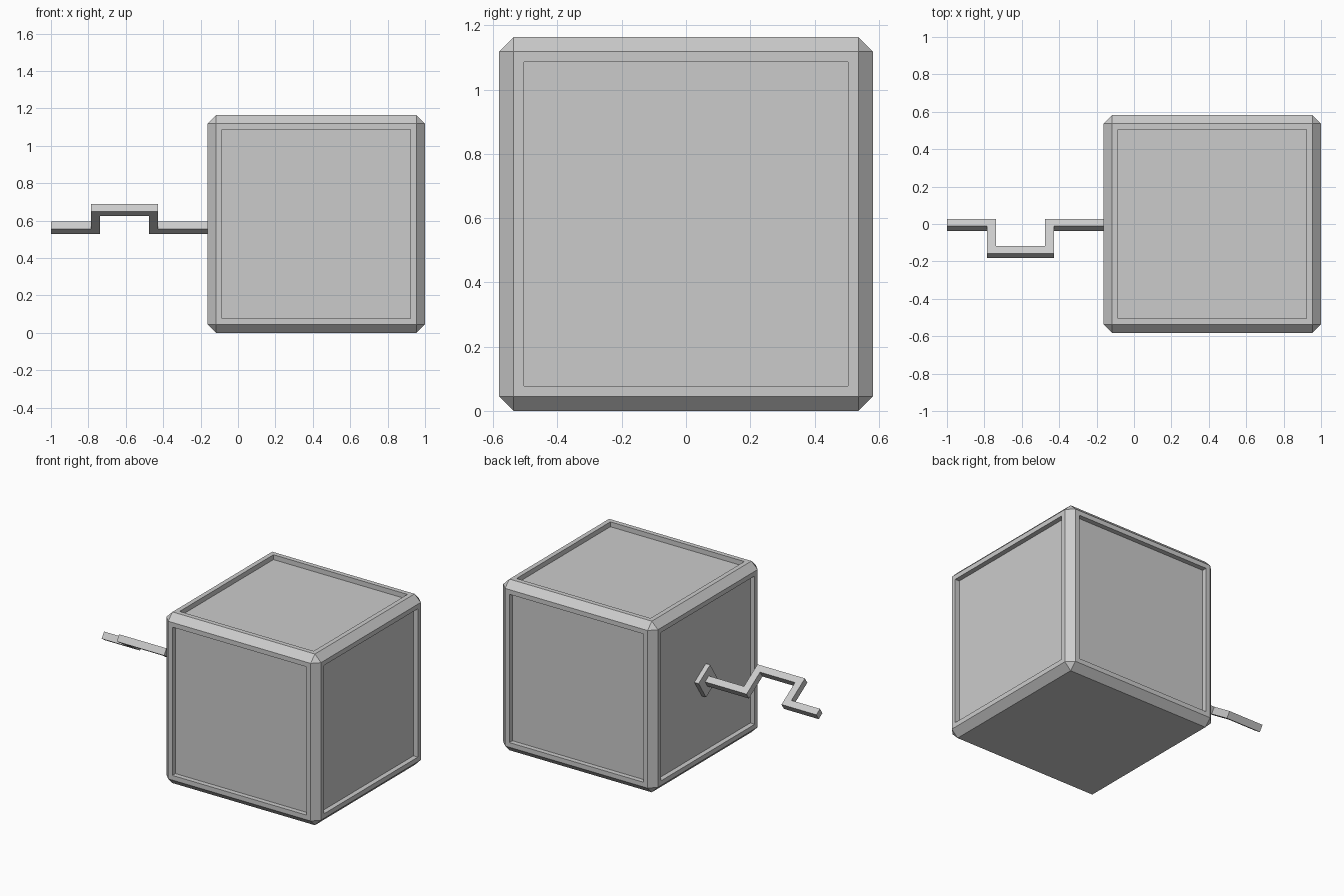
import bpy, bmesh, math
from mathutils import Matrix

if "Cube" in bpy.data.objects:
    bpy.data.objects.remove(bpy.data.objects["Cube"])

SIZE, CHAMFER, FRAME, RECESS = 1.164, 0.046, 0.045, 0.033
BOX_X = 1.0 - SIZE / 2
LEFT = 1.0 - SIZE                       # outer plane of the left side
TILT = Matrix.Translation((0, -0.005, 0.562)) @ Matrix.Rotation(math.radians(-33), 4, 'X')


def add_object(name, bm):
    bmesh.ops.recalc_face_normals(bm, faces=bm.faces)
    mesh = bpy.data.meshes.new(name)
    bm.to_mesh(mesh)
    bm.free()
    ob = bpy.data.objects.new(name, mesh)
    bpy.context.collection.objects.link(ob)
    return ob


# box body: chamfered cube with a recessed panel on every side but the bottom
bm = bmesh.new()
bmesh.ops.create_cube(bm, size=SIZE)
bmesh.ops.bevel(bm, geom=bm.edges[:], offset=CHAMFER, segments=1,
                profile=0.5, affect='EDGES')
bm.normal_update()
panels = [f for f in bm.faces
          if max(abs(c) for c in f.normal) > 0.99 and f.normal.z > -0.9]
bmesh.ops.inset_individual(bm, faces=panels, thickness=FRAME)
bm.normal_update()
for f in panels:
    ring = bmesh.ops.inset_individual(bm, faces=[f], thickness=0.0, depth=-RECESS)
bmesh.ops.translate(bm, verts=bm.verts, vec=(BOX_X, 0, SIZE / 2))
add_object("box_body", bm)

# crank handle: flat stepped outline (x, throw) extruded to a square bar
W, THROW = 0.047, 0.173
h = W / 2
root = LEFT + RECESS + 0.01
lower = [(root, -h), (-0.475, -h), (-0.475, THROW - h), (-0.738, THROW - h),
         (-0.738, -h), (-1.0, -h)]
upper = [(-1.0, h), (-0.785, h), (-0.785, THROW + h), (-0.428, THROW + h),
         (-0.428, h), (root, h)]
bm = bmesh.new()
face = bm.faces.new([bm.verts.new((x, -t, -h)) for x, t in lower + upper])
ext = bmesh.ops.extrude_face_region(bm, geom=[face])
bmesh.ops.translate(bm, vec=(0, 0, W),
                    verts=[v for v in ext["geom"] if isinstance(v, bmesh.types.BMVert)])
add_object("crank_handle", bm).matrix_world = TILT

# crank plate: square washer sitting inside the left recess
bm = bmesh.new()
bmesh.ops.create_cube(bm, size=1.0)
bmesh.ops.scale(bm, verts=bm.verts, vec=(RECESS + 0.004, 0.148, 0.148))
bmesh.ops.translate(bm, verts=bm.verts, vec=(LEFT + RECESS / 2 + 0.003, 0, 0))
add_object("crank_plate", bm).matrix_world = TILT
